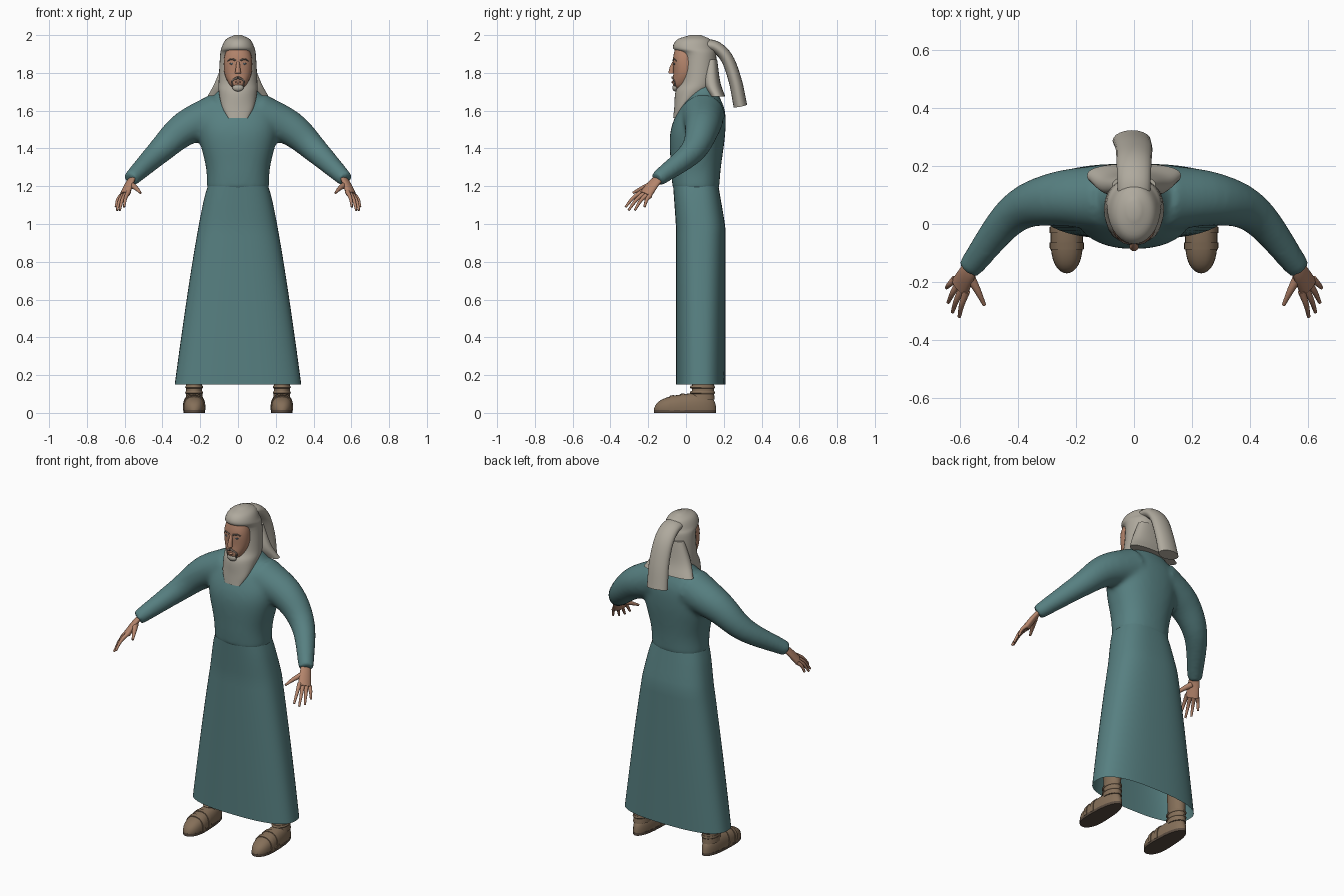
import bpy, bmesh, math
from mathutils import Vector

if "Cube" in bpy.data.objects:
    bpy.data.objects.remove(bpy.data.objects["Cube"], do_unlink=True)


def material(name, *colour):
    mat = bpy.data.materials.new(name)
    mat.use_nodes = True
    mat.diffuse_color = (*colour, 1)
    mat.node_tree.nodes["Principled BSDF"].inputs["Base Color"].default_value = (*colour, 1)
    return mat


TEAL = material("teal cloth", .095, .215, .22)
LINEN = material("pale linen", .43, .4, .34)
SKIN = material("skin", .46, .235, .15)
LEATHER = material("brown leather", .235, .16, .1)
SOLE = material("dark sole", .1, .07, .05)
HAIR = material("grey hair", .15, .12, .1)
EYE = material("dark eye", .08, .11, .13)
SIDES = (("left", 1), ("right", -1))


def spline(rows, steps=5):
    """Smooth curve through rows of any length."""
    rows = [Vector(row) for row in rows]
    rows = [rows[0] * 2 - rows[1], *rows, rows[-1] * 2 - rows[-2]]
    smooth = []
    for before, start, end, after in zip(rows, rows[1:], rows[2:], rows[3:]):
        for step in range(steps):
            t = step / steps
            bend = before * 2 - start * 5 + end * 4 - after
            twist = (start - end) * 3 + after - before
            smooth.append(start + (end - before + (bend + twist * t) * t) * t / 2)
    return smooth + [rows[-2]]


def outline(power, sides):
    """Unit superellipse; a higher power gives squarer corners."""
    for k in range(sides):
        angle = math.tau * k / sides
        c, s = math.cos(angle), math.sin(angle)
        yield (math.copysign(abs(c) ** (2 / power), c), math.copysign(abs(s) ** (2 / power), s))


def level_rings(rows, power=2.0, sides=32):
    """Horizontal rings from rows of height, half width, front and back."""
    return [[Vector((width * u, (front + back + (back - front) * v) / 2, z))
             for u, v in outline(power, sides)]
            for z, width, front, back in rows]


def tube_rings(points, start, end, wide=(1, 0, 0), flat=1.0, sides=16):
    """Rings along a curve, tapering from the start to the end half width."""
    path = spline(points)
    last = len(path) - 1
    rings = []
    for i, centre in enumerate(path):
        along = (path[min(i + 1, last)] - path[max(i - 1, 0)]).normalized()
        across = Vector(wide)
        across = (across - along * across.dot(along)).normalized()
        depth = along.cross(across) * flat
        radius = start + (end - start) * i / last
        rings.append([centre + (across * u + depth * v) * radius for u, v in outline(2, sides)])
    return rings


def mirrored(rings, side):
    return [[Vector((p.x * side, p.y, p.z)) for p in ring] for ring in rings]


def moved(rings, offset):
    return [[p + Vector(offset) for p in ring] for ring in rings]


def build(name, mat, *shells, cap=True):
    """Skin one or more lists of rings into a single object."""
    bm = bmesh.new()
    for rings in shells:
        loops = [[bm.verts.new(p) for p in ring] for ring in rings]
        for low, high in zip(loops, loops[1:]):
            for i in range(len(low)):
                bm.faces.new((low[i - 1], low[i], high[i], high[i - 1]))
        if cap:
            bm.faces.new(loops[0])
            bm.faces.new(loops[-1])
    return finish(name, mat, bm)


def finish(name, mat, bm):
    bmesh.ops.recalc_face_normals(bm, faces=bm.faces)
    mesh = bpy.data.meshes.new(name)
    bm.to_mesh(mesh)
    bm.free()
    mesh.materials.append(mat)
    mesh.shade_smooth()
    mesh.set_sharp_from_angle(angle=math.radians(60))
    part = bpy.data.objects.new(name, mesh)
    bpy.context.scene.collection.objects.link(part)
    return part


def blob(name, mat, centre, size):
    bm = bmesh.new()
    bmesh.ops.create_uvsphere(bm, u_segments=16, v_segments=10, radius=1)
    bmesh.ops.scale(bm, vec=size, verts=bm.verts)
    bmesh.ops.translate(bm, vec=centre, verts=bm.verts)
    finish(name, mat, bm)


# Long open skirt, flaring quickly below the waist
skirt = []
for step in range(25):
    drop = step / 24
    skirt.append((1.2 - 1.05 * drop, .16 + .175 * drop ** .8,
                  -.068 + .015 * min(1, drop * 5), .172 + .036 * min(1, drop * 5)))
build("robe_skirt", TEAL, level_rings(skirt, 2.6, 48), cap=False)

# Torso and sleeves fused into one soft garment
torso = spline([(1.18, .165, -.07, .175), (1.3, .17, -.08, .185), (1.48, .21, -.084, .208),
                (1.6, .2, -.042, .206), (1.69, .118, .015, .17), (1.75, .075, .03, .15)])
sleeve = tube_rings([(.1, .09, 1.58), (.28, .085, 1.505), (.42, .03, 1.38), (.57, -.155, 1.235)],
                    .117, .042, (0, 1, 0), sides=24)
garment = build("robe_torso_and_sleeves", TEAL, level_rings(torso, 2.3),
                *[mirrored(sleeve, side) for _, side in SIDES])
fuse = garment.modifiers.new("Fuse", "REMESH")
fuse.mode = "VOXEL"
fuse.voxel_size = .012
fuse.use_smooth_shade = True
soften = garment.modifiers.new("Soften", "SMOOTH")
soften.iterations = 12

# Hands: palm, thumb and four fingers fanned between two knuckles
first_knuckle, last_knuckle = Vector((.578, -.232, 1.172)), Vector((.618, -.19, 1.15))
first_tip, last_tip = Vector((.603, -.32, 1.09)), Vector((.647, -.22, 1.09))
across = last_knuckle - first_knuckle
hand = [tube_rings([(.555, -.135, 1.25), (.575, -.17, 1.215), (.6, -.215, 1.155)],
                   .027, .039, across, .5),
        tube_rings([(.57, -.175, 1.21), (.54, -.23, 1.19), (.516, -.28, 1.165)], .018, .006)]
for finger in range(4):
    spread = finger / 3
    knuckle = first_knuckle.lerp(last_knuckle, spread)
    tip = first_tip.lerp(last_tip, spread) + Vector((.01, -.02, -.02)) * math.sin(math.pi * spread)
    bend = knuckle.lerp(tip, .5) + Vector((.004, -.003, .008))
    hand.append(tube_rings([knuckle, bend, tip], .013, .006, across, sides=10))
for label, side in SIDES:
    build(label + "_hand", SKIN, *[mirrored(rings, side) for rings in hand])


# Shoes: rounded at toe and heel, flat below, rising towards the ankle
def shoe_ring(along, grow=0.0):
    rounding = (1.001 - abs(2 * along - 1) ** 3) ** .5
    width = (.062 - .015 * along) * rounding + grow
    height = (.08 + .04 * along) * rounding ** .7 + grow
    return [Vector((width * u, -.17 + .33 * along, max(.012, height * (.3 + .7 * v))))
            for u, v in outline(2.4, 24)]


shoe = [shoe_ring((1 - math.cos(math.pi * k / 20)) / 2) for k in range(21)]
straps = [[shoe_ring(at, .004), shoe_ring(at + .07, .004)] for at in (.25, .42)]
print_edge = [(max(p.x for p in ring), ring[0].y) for ring in shoe]
print_edge += [(-x, y) for x, y in reversed(print_edge)]
sole = [[Vector((x, y, z)) for x, y in print_edge] for z in (0, .016)]
ankle = level_rings(spline([(.07, .046, .02, .152), (.14, .042, .032, .147), (.34, .05, .025, .15)]))
band = level_rings([(.1, .044, .025, .15), (.105, .048, .02, .154), (.115, .044, .025, .15)])
for label, side in SIDES:
    place = (.232 * side, 0, 0)
    build(label + "_shoe", LEATHER, moved(shoe, place))
    build(label + "_straps", LEATHER, *[moved(strap, place) for strap in straps])
    build(label + "_sole", SOLE, moved(sole, place))
    build(label + "_ankle", LEATHER, moved(ankle, place))
    build(label + "_ankle_bands", LEATHER,
          *[moved(band, (place[0], 0, lift)) for lift in (0, .03)])

# Head cloth: dome, brow edge, open cheeks, then the long front fall
hood = spline([(2, .02, .02, .08), (1.975, .066, -.048, .13), (1.93, .088, -.068, .15),
               (1.89, .095, -.022, .16), (1.76, .102, -.028, .16), (1.7, .102, -.056, .13),
               (1.62, .084, -.062, .02), (1.56, .052, -.068, -.04)])
build("head_cloth", LINEN, level_rings(hood))

# Back drape flaring over the shoulders
drape = spline([(1.87, .075, .1, .165), (1.75, .122, .09, .182), (1.675, .162, .125, .208)])
build("back_drape", LINEN, level_rings(drape, 2.4))

# Hanging tail of the cloth
tail = [(0, .07, 1.945), (0, .15, 1.94), (0, .215, 1.88), (0, .26, 1.76), (-.008, .288, 1.625)]
build("cloth_tail", LINEN, tube_rings(tail, .055, .066, flat=.55, sides=20))

# Face with nose, lip and beard
face = spline([(1.95, .05, -.052, .06), (1.88, .073, -.068, .06), (1.8, .072, -.067, .06),
               (1.74, .047, -.07, .04), (1.712, .02, -.052, .03)])
build("face", SKIN, level_rings(face, 2.2))
build("nose", SKIN, tube_rings([(0, -.06, 1.865), (0, -.074, 1.83), (0, -.078, 1.797)], .007, .016))
blob("lower_lip", SKIN, (0, -.071, 1.751), (.017, .007, .006))
blob("chin_beard", LINEN, (0, -.058, 1.722), (.03, .014, .02))

# Eyes, brows and moustache
brow = tube_rings([(.012, -.067, 1.866), (.034, -.063, 1.873), (.055, -.05, 1.864)], .005, .003, (0, 0, 1))
whisker = tube_rings([(0, -.071, 1.776), (.03, -.06, 1.758), (.028, -.058, 1.728)], .007, .004, (0, 1, 0))
for label, side in SIDES:
    blob(label + "_eye", EYE, (.031 * side, -.06, 1.848), (.013, .006, .006))
    build(label + "_brow", HAIR, mirrored(brow, side))
    build(label + "_moustache", HAIR, mirrored(whisker, side))
